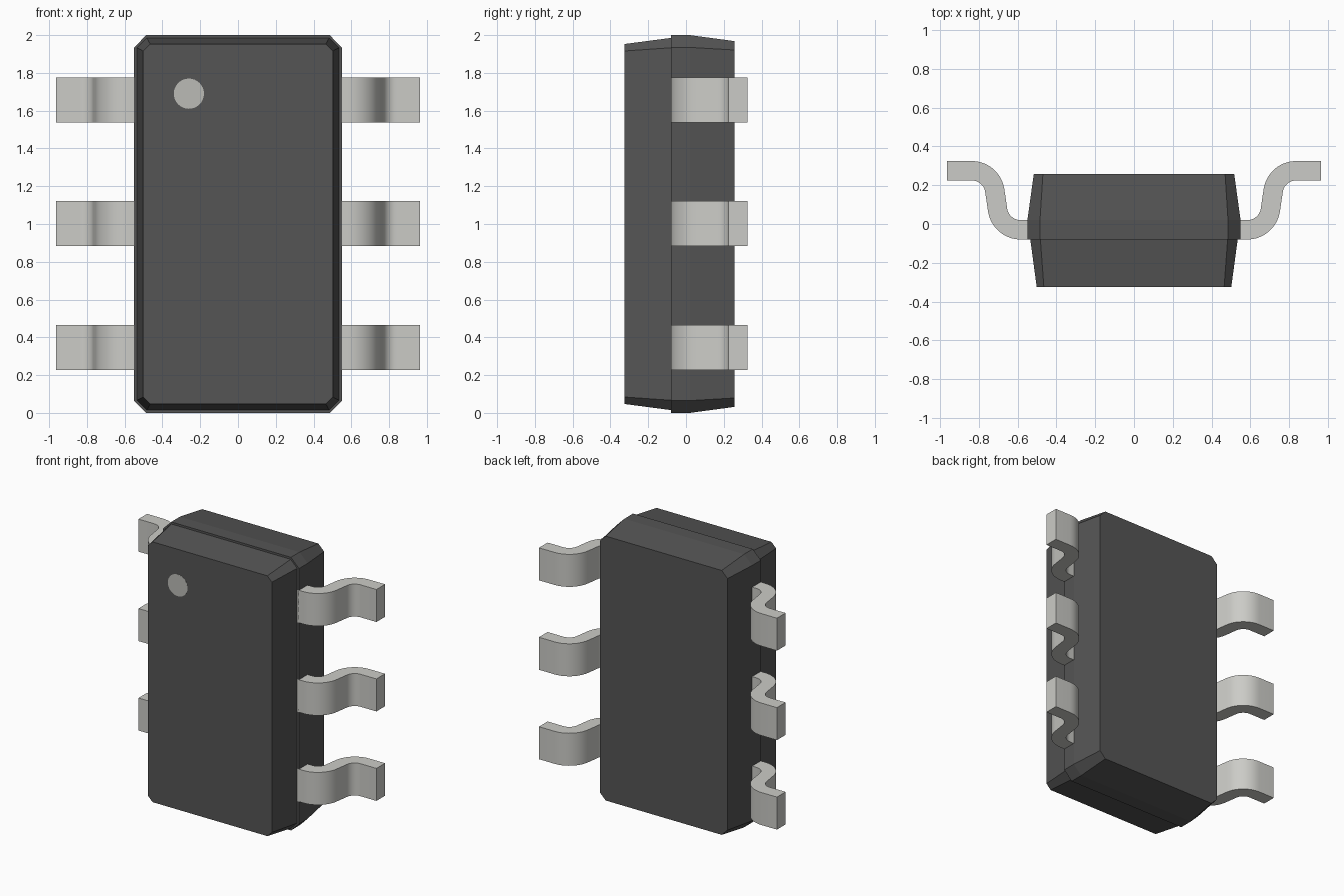
import bpy, bmesh
from math import radians, cos, sin
from mathutils import Matrix

if "Cube" in bpy.data.objects:
    bpy.data.objects.remove(bpy.data.objects["Cube"])


def material(name, rgb):
    m = bpy.data.materials.new(name)
    m.diffuse_color = (*rgb, 1)
    m.use_nodes = True
    m.node_tree.nodes["Principled BSDF"].inputs["Base Color"].default_value = m.diffuse_color
    return m


def finish(bm, name, mat):
    bmesh.ops.recalc_face_normals(bm, faces=bm.faces)
    me = bpy.data.meshes.new(name)
    bm.to_mesh(me)
    bm.free()
    me.materials.append(mat)
    ob = bpy.data.objects.new(name, me)
    bpy.context.collection.objects.link(ob)
    return ob


def smooth(ob):
    bpy.ops.object.select_all(action='DESELECT')
    ob.select_set(True)
    bpy.context.view_layer.objects.active = ob
    bpy.ops.object.shade_smooth_by_angle(angle=radians(30))


dark = material("moulding", (0.09, 0.09, 0.09))
metal = material("tinned_metal", (0.6, 0.6, 0.57))
mark = material("marking", (0.5, 0.5, 0.47))

# Moulded body: chamfered rectangles lofted front to back, with a step at the parting line
# (y, half width, half height, corner chamfer)
sections = [(-0.325, 0.502, 0.953, 0.037), (-0.08, 0.535, 0.985, 0.052),
            (-0.08, 0.55, 1.0, 0.065), (0.02, 0.55, 1.0, 0.065),
            (0.258, 0.517, 0.968, 0.047)]
bm = bmesh.new()
rings = []
for y, w, h, c in sections:
    pts = [(w, h - c), (w - c, h), (c - w, h), (-w, h - c),
           (-w, c - h), (c - w, -h), (w - c, -h), (w, c - h)]
    rings.append([bm.verts.new((x, y, 1 + z)) for x, z in pts])
for a, b in zip(rings, rings[1:]):
    for i in range(8):
        j = (i + 1) % 8
        bm.faces.new((a[i], a[j], b[j], b[i]))
bm.faces.new(rings[0])
bm.faces.new(rings[-1])
finish(bm, "body", dark)

# Gull-wing lead: S-bend profile from two arcs, extruded along z
R_IN, R_OUT, SWEEP, STEPS = 0.07, 0.17, 82, 10
C1, C2 = (0.585, 0.09), (0.837, 0.155)


def arc(c, r, start, end):
    return [(c[0] + r * cos(t), c[1] + r * sin(t)) for t in
            (radians(start + (end - start) * i / STEPS) for i in range(STEPS + 1))]


def side(r1, r2):
    return arc(C1, r1, -90, -90 + SWEEP) + arc(C2, r2, 90 + SWEEP, 90)


lower = [(0.5, -0.08)] + side(R_OUT, R_IN) + [(0.964, 0.225)]
upper = [(0.5, 0.02)] + side(R_IN, R_OUT) + [(0.964, 0.325)]
bm = bmesh.new()
face = bm.faces.new([bm.verts.new((x, y, 0.228)) for x, y in lower + upper[::-1]])
ext = bmesh.ops.extrude_face_region(bm, geom=[face])
bmesh.ops.translate(bm, vec=(0, 0, 0.238),
                    verts=[v for v in ext["geom"] if isinstance(v, bmesh.types.BMVert)])
leads = finish(bm, "leads", metal)
smooth(leads)

# Three leads per side, mirrored to the other side
arr = leads.modifiers.new("rows", 'ARRAY')
arr.count = 3
arr.use_relative_offset = False
arr.use_constant_offset = True
arr.constant_offset_displace = (0, 0, 0.655)
leads.modifiers.new("both_sides", 'MIRROR')

# Pin-one dot, nearly flush with the front face
bm = bmesh.new()
bmesh.ops.create_cone(bm, cap_ends=True, segments=32, radius1=0.08, radius2=0.08, depth=0.01,
                      matrix=Matrix.Translation((-0.26, -0.321, 1.69)) @ Matrix.Rotation(radians(90), 4, 'X'))
smooth(finish(bm, "pin_one_dot", mark))
